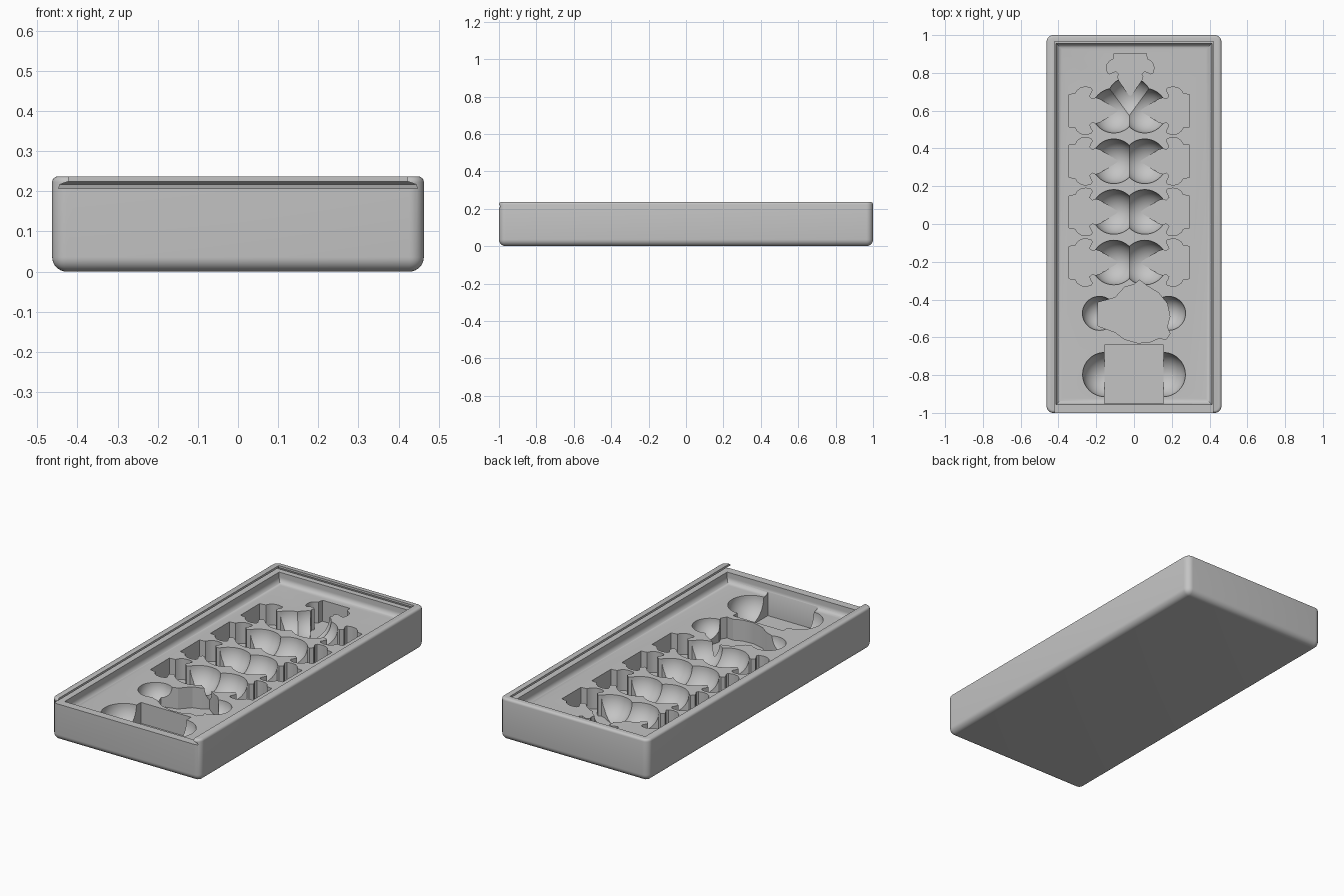
import bpy, bmesh
from math import radians
from mathutils import Matrix, Vector

old = bpy.data.objects.get("Cube")
if old:
    bpy.data.objects.remove(old, do_unlink=True)

FLOOR, BASE, TOP = 0.15, 0.032, 0.237   # tray floor, pocket bottoms, rim
MID = -0.025                            # centre line of the piece pockets
cutters = []


def finish(bm, name, cutter=True):
    bmesh.ops.recalc_face_normals(bm, faces=bm.faces)
    mesh = bpy.data.meshes.new(name)
    bm.to_mesh(mesh)
    bm.free()
    obj = bpy.data.objects.new(name, mesh)
    bpy.context.collection.objects.link(obj)
    if cutter:
        obj.hide_render = True
        cutters.append(obj)
    return obj


def loft(rings):
    """Closed solid through rings of 3D points."""
    bm = bmesh.new()
    loops = [[bm.verts.new(p) for p in ring] for ring in rings]
    n = len(loops[0])
    for a, b in zip(loops, loops[1:]):
        for i in range(n):
            j = (i + 1) % n
            bm.faces.new((a[i], a[j], b[j], b[i]))
    bm.faces.new(loops[0])
    bm.faces.new(loops[-1])
    return bm


def rect(x0, x1, y0, y1, z):
    return [(x0, y0, z), (x1, y0, z), (x1, y1, z), (x0, y1, z)]


def pocket(name, outline):
    finish(loft([[(x, y, z) for x, y in outline] for z in (BASE, FLOOR + 0.05)]), name)


def scoop(name, x, y, r, z=FLOOR):
    bm = bmesh.new()
    bmesh.ops.create_uvsphere(bm, u_segments=56, v_segments=28, radius=r,
                              matrix=Matrix.Translation((x, y, z)))
    finish(bm, name)


def round_edges(bm, test, radius, segments=8):
    edges = [e for e in bm.edges if test(e)]
    bmesh.ops.bevel(bm, geom=edges, offset=radius, segments=segments,
                    profile=0.5, affect='EDGES')


def at_height(z):
    return lambda e: all(abs(v.co.z - z) < 1e-4 for v in e.verts)


# Outer body, rounded more strongly at the bottom and the corners
body = loft([rect(-0.463, 0.463, -1, 1, z) for z in (0, TOP)])
bmesh.ops.recalc_face_normals(body, faces=body.faces)
round_edges(body, lambda e: not at_height(TOP)(e), 0.036)
round_edges(body, at_height(TOP), 0.014, 4)
tray = finish(body, "tray", cutter=False)

# Main cavity with a soft floor edge
cavity = loft([rect(-0.412, 0.412, -0.955, 0.955, z) for z in (FLOOR, 0.3)])
bmesh.ops.recalc_face_normals(cavity, faces=cavity.faces)
round_edges(cavity, at_height(FLOOR), 0.03)
finish(cavity, "cavity_cutter")

# Undercut slot for a sliding lid, open at the front
slot = [(0.207, 0.447, 0.985), (0.217, 0.444, 0.982), (0.225, 0.422, 0.965), (0.3, 0.422, 0.965)]
finish(loft([rect(-w, w, -1.1, back, z) for z, w, back in slot]), "lid_slot_cutter")

# Piece pockets: half outline running from the flat base to the tip
half = [(0, 0.085), (0.035, 0.09), (0.045, 0.108), (0.065, 0.122), (0.09, 0.126),
        (0.118, 0.12), (0.124, 0.108), (0.115, 0.092), (0.108, 0.075), (0.125, 0.06),
        (0.142, 0.067), (0.165, 0.06), (0.25, 0.01)]
piece = half + [(0.26, 0)] + [(u, -v) for u, v in reversed(half)]
for row in range(4):
    y = 0.6 - 0.268 * row
    for side in (-1, 1):
        pocket("piece_pocket", [(MID + side * (0.32 - u), y + v) for u, v in piece])
        scoop("piece_scoop", MID + side * 0.082, y, 0.118)
pocket("end_piece_pocket", [(MID + 0.005 + v, 0.903 - u * 0.87) for u, v in piece])
scoop("end_piece_scoop", MID, 0.66, 0.118)

# Large round pocket with finger scoops
pocket("round_pocket", [
    (-0.19, -0.415), (-0.1, -0.39), (-0.05, -0.335), (0, -0.32), (0.03, -0.297),
    (0.065, -0.325), (0.13, -0.365), (0.175, -0.42), (0.19, -0.49), (0.175, -0.545),
    (0.19, -0.58), (0.17, -0.61), (0.13, -0.605), (0.085, -0.625), (0.02, -0.63),
    (-0.05, -0.61), (-0.1, -0.573), (-0.19, -0.54)])
for side in (-1, 1):
    scoop("round_pocket_scoop", side * 0.183, -0.473, 0.09)

# Square pocket with finger scoops
pocket("square_pocket", [p[:2] for p in rect(-0.157, 0.155, -0.95, -0.64, 0)])
for side in (-1, 1):
    scoop("square_pocket_scoop", side * 0.155, -0.797, 0.117)

# Cut everything out of the body
for c in cutters:
    mod = tray.modifiers.new(c.name, 'BOOLEAN')
    mod.operation = 'DIFFERENCE'
    mod.solver = 'EXACT'
    mod.object = c
bpy.context.view_layer.update()
graph = bpy.context.evaluated_depsgraph_get()
result = bpy.data.meshes.new_from_object(tray.evaluated_get(graph))
tray.modifiers.clear()
tray.data = result
for c in cutters:
    bpy.data.objects.remove(c, do_unlink=True)

# Single plain colour
grey = bpy.data.materials.new("light_grey")
grey.use_nodes = True
colour = (0.55, 0.55, 0.55, 1)
grey.diffuse_color = colour
grey.node_tree.nodes["Principled BSDF"].inputs["Base Color"].default_value = colour
result.materials.clear()
result.materials.append(grey)

bpy.ops.object.select_all(action='DESELECT')
tray.select_set(True)
bpy.context.view_layer.objects.active = tray
bpy.ops.object.shade_smooth_by_angle(angle=radians(30))
